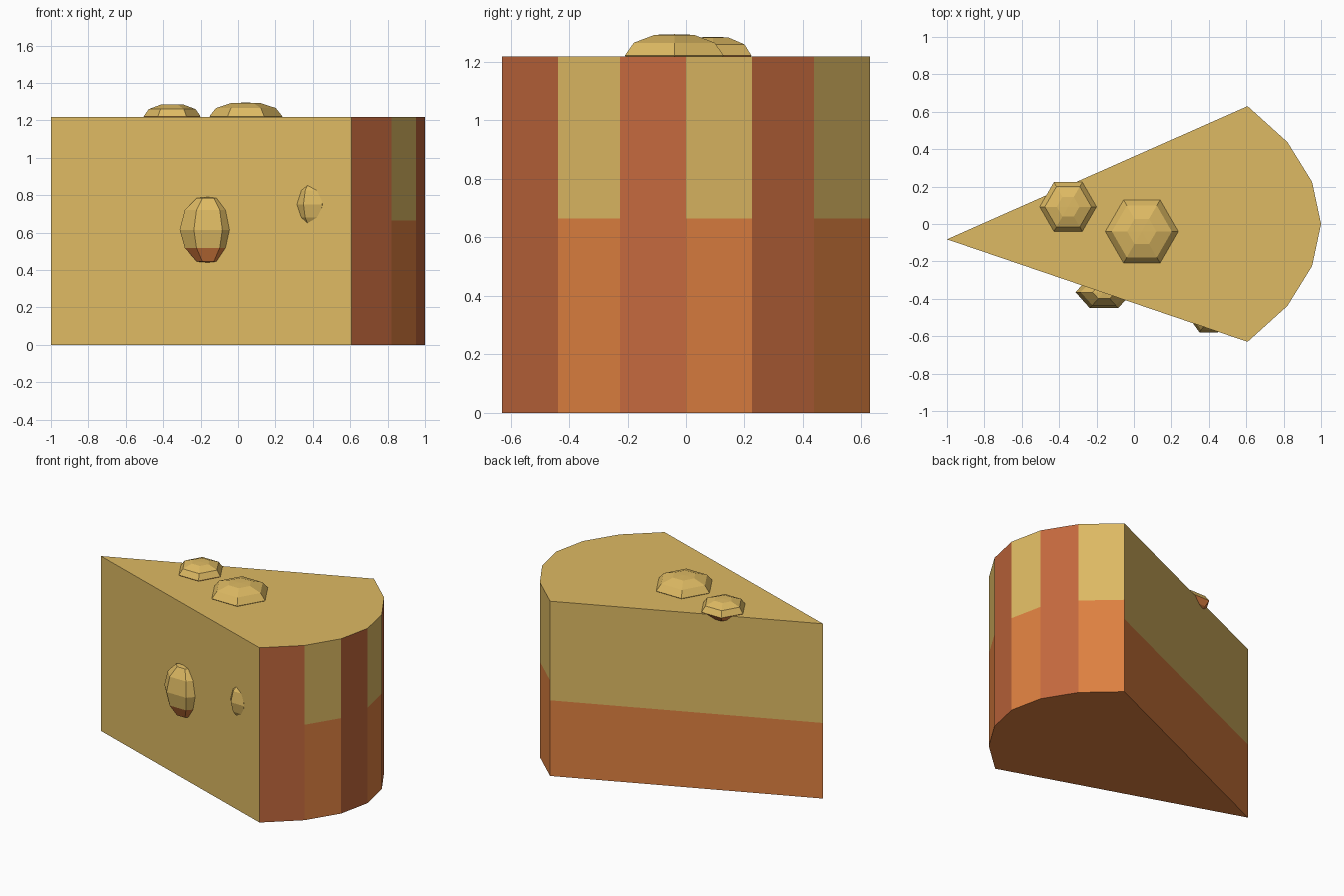
import bpy, bmesh, math

if "Cube" in bpy.data.objects:
    bpy.data.objects.remove(bpy.data.objects["Cube"])


def material(name, rgb):
    m = bpy.data.materials.new(name)
    lin = [((c / 255 + 0.055) / 1.055) ** 2.4 for c in rgb]
    m.diffuse_color = (*lin, 1)
    m.use_nodes = True
    m.node_tree.nodes["Principled BSDF"].inputs["Base Color"].default_value = m.diffuse_color
    return m


MATS = [material("pale_yellow", (222, 186, 99)),
        material("orange", (222, 128, 64)),
        material("rust_rind", (195, 104, 61))]
YELLOW, ORANGE, RIND = 0, 1, 2


def finish(bm, name):
    bmesh.ops.recalc_face_normals(bm, faces=bm.faces[:])
    me = bpy.data.meshes.new(name)
    bm.to_mesh(me)
    bm.free()
    for m in MATS:
        me.materials.append(m)
    ob = bpy.data.objects.new(name, me)
    bpy.context.collection.objects.link(ob)
    return ob


# Wedge body: a point at the left and a six-sided curved end at the right
H = 1.218
arc = [(0.607, -0.63), (0.82, -0.438), (0.952, -0.225), (1.0, 0.0),
       (0.952, 0.225), (0.82, 0.438), (0.607, 0.63)]
outline = [(-1.0, -0.082)] + arc
bm = bmesh.new()
base = bm.faces.new([bm.verts.new((x, y, 0)) for x, y in outline])
ext = bmesh.ops.extrude_face_region(bm, geom=[base], use_keep_orig=True)
for v in ext["geom"]:
    if isinstance(v, bmesh.types.BMVert):
        v.co.z = H
# Cut the heights where the colours change
for z in (0.527, 0.665):
    bmesh.ops.bisect_plane(bm, geom=bm.verts[:] + bm.edges[:] + bm.faces[:],
                           plane_co=(0, 0, z), plane_no=(0, 0, 1))
bmesh.ops.recalc_face_normals(bm, faces=bm.faces[:])
for f in bm.faces:
    c = f.calc_center_median()
    if abs(f.normal.z) > 0.5:                      # top and bottom
        f.material_index = YELLOW if f.normal.z > 0 else ORANGE
    elif c.x < 0.6:                                # straight cut sides
        f.material_index = ORANGE if c.y > 0 and c.z < 0.527 else YELLOW
    else:                                          # alternating rind strips
        strip = min(range(6), key=lambda i: abs((arc[i][1] + arc[i + 1][1]) / 2 - c.y))
        if strip % 2 == 0:
            f.material_index = RIND
        else:
            f.material_index = ORANGE if c.z < 0.665 else YELLOW
finish(bm, "wedge")


# Six-sided flattened bubbles, half sunk in the wedge
def bubble(name, centre, radii, orange_below):
    cx, cy, cz = centre
    rx, ry, rz = radii
    bm = bmesh.new()
    rings = []
    for r, h in [(0.4, 0.97), (0.82, 0.6), (1, 0), (0.82, -0.55), (0.4, -0.97)]:
        rings.append([bm.verts.new((cx + rx * r * math.cos(a * math.pi / 3),
                                    cy + ry * r * math.sin(a * math.pi / 3),
                                    cz + rz * h)) for a in range(6)])
    for a, b in zip(rings, rings[1:]):
        for i in range(6):
            j = (i + 1) % 6
            bm.faces.new((a[i], a[j], b[j], b[i]))
    for ring, h in ((rings[0], 1), (rings[-1], -1)):
        pole = bm.verts.new((cx, cy, cz + rz * h))
        for i in range(6):
            bm.faces.new((ring[i], ring[(i + 1) % 6], pole))
    for f in bm.faces:
        f.material_index = ORANGE if f.calc_center_median().z < orange_below else YELLOW
    finish(bm, name)


bubble("top_bubble_large", (0.042, -0.04, 1.222), (0.195, 0.195, 0.073), 1.19)
bubble("top_bubble_small", (-0.352, 0.092, 1.222), (0.152, 0.152, 0.064), 1.215)
bubble("front_bubble_large", (-0.16, -0.365, 0.615), (0.152, 0.098, 0.175), 0.52)
bubble("front_bubble_small", (0.40, -0.51, 0.75), (0.1, 0.08, 0.125), 0.5)
